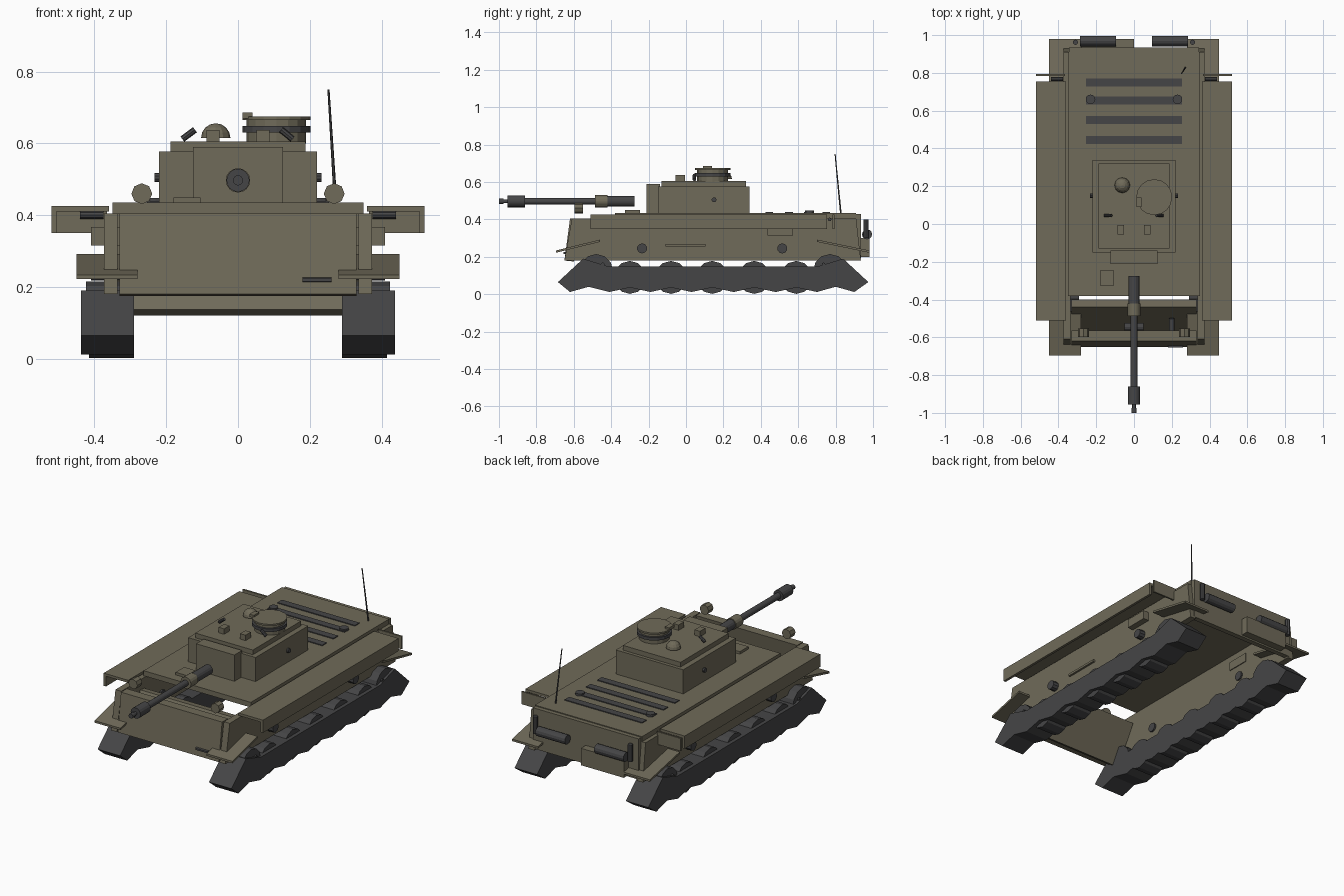
import bpy, bmesh, math
from mathutils import Vector, Matrix

if "Cube" in bpy.data.objects:
    bpy.data.objects.remove(bpy.data.objects["Cube"])


def material(name, rgb):
    m = bpy.data.materials.new(name)
    m.diffuse_color = (*rgb, 1)
    m.use_nodes = True
    m.node_tree.nodes["Principled BSDF"].inputs["Base Color"].default_value = m.diffuse_color
    return m


OLIVE = material("olive_paint", (0.16, 0.145, 0.10))
DARK = material("dark_steel", (0.06, 0.06, 0.062))


def finish(name, bm, mat):
    bmesh.ops.recalc_face_normals(bm, faces=bm.faces)
    me = bpy.data.meshes.new(name)
    bm.to_mesh(me)
    bm.free()
    me.materials.append(mat)
    ob = bpy.data.objects.new(name, me)
    bpy.context.collection.objects.link(ob)
    return ob


def box(name, x, y, z, mat=OLIVE):
    """Box from (min, max) ranges."""
    bm = bmesh.new()
    bmesh.ops.create_cube(bm, size=1)
    for v in bm.verts:
        v.co = [r[0] + (c + 0.5) * (r[1] - r[0]) for c, r in zip(v.co, (x, y, z))]
    return finish(name, bm, mat)


def prism(name, yz, x0, x1, mat=OLIVE):
    """Side profile extruded along x."""
    bm = bmesh.new()
    face = bm.faces.new([bm.verts.new((x0, y, z)) for y, z in yz])
    ext = bmesh.ops.extrude_face_region(bm, geom=[face])["geom"]
    bmesh.ops.translate(bm, vec=(x1 - x0, 0, 0),
                        verts=[v for v in ext if isinstance(v, bmesh.types.BMVert)])
    return finish(name, bm, mat)


def rod(name, a, b, r, mat=DARK, n=12, r2=None):
    """Cylinder or cone between two points."""
    a, b = Vector(a), Vector(b)
    d = b - a
    bm = bmesh.new()
    bmesh.ops.create_cone(bm, cap_ends=True, segments=n, radius1=r,
                          radius2=r if r2 is None else r2, depth=d.length,
                          matrix=Matrix.Translation((a + b) / 2)
                          @ d.to_track_quat('Z', 'Y').to_matrix().to_4x4())
    return finish(name, bm, mat)


def mirrored(lo, hi, s):
    return tuple(sorted((s * lo, s * hi)))


# Hull plates: open underneath, with a gap in front of the deck
box("deck", (-.35, .35), (-.38, .91), (.405, .435))
prism("front_plate", [(-.62, .405), (-.65, .18), (-.60, .175), (-.565, .405)], -.33, .33)
prism("nose_plate", [(-.44, .35), (-.565, .138), (-.53, .12), (-.40, .345)], -.33, .33)
box("rear_plate", (-.345, .345), (.905, .935), (.19, .43))
box("rear_box", (-.28, 0), (.93, .98), (.20, .30))
box("driver_hatch", (-.18, -.105), (-.325, -.245), (.43, .45))
rod("vision_port", (-.05, -.545, .30), (.05, -.545, .30), .02)
rod("hull_gun", (.20, -.50, .27), (.20, -.575, .26), .015)
prism("tow_hook", [(-.60, .21), (-.655, .215), (-.655, .225), (-.60, .235)], .18, .26, DARK)

# Track outline: raised ends, zigzag underside
wheels = [-.30, -.08, .14, .365, .59]
low = [(-.685, .065), (-.62, .012), (-.52, .04)]
for w in wheels:
    low += [(w - .11, .012), (w, .036)]
low += [(.70, .012), (.80, .04), (.90, .012), (.975, .065)]
track = low + [(.84, .19), (.70, .147), (-.41, .147), (-.55, .19)]

for s in (-1, 1):
    m = lambda lo, hi: mirrored(lo, hi, s)
    side = "right" if s > 0 else "left"
    prism(side + "_hull_side", [(-.61, .405), (-.65, .18), (.935, .18), (.91, .405)],
          s * .335, s * .373)
    prism(side + "_track", track, s * .29, s * .437, DARK)
    for w in wheels:
        rod(side + "_road_wheel", (s * .29, w, .09), (s * .415, w, .09), .088, DARK, 12)
    for w in (-.48, .77):
        rod(side + "_end_wheel", (s * .29, w, .125), (s * .423, w, .125), .09, DARK, 12)
        for k in (-.035, .035):
            rod(side + "_wheel_bolt", (s * .42, w + k, .16), (s * .432, w + k, .16), .01, DARK, 6)

    # Fender shelf, skirt and rear flap
    box(side + "_fender", m(.36, .52), (-.51, .755), (.41, .425))
    box(side + "_skirt", m(.505, .52), (-.51, .755), (.35, .41))
    box(side + "_rear_flap", m(.365, .52), (.783, .793), (.35, .425))
    rod(side + "_flap_hinge", (s * .375, .768, .40), (s * .44, .768, .40), .01, DARK, 8)

    # Tilted mudguards
    prism(side + "_front_mudguard", [(-.695, .222), (-.46, .28), (-.46, .292), (-.695, .234)],
          s * .28, s * .45)
    prism(side + "_rear_mudguard", [(.98, .222), (.70, .28), (.70, .292), (.98, .234)],
          s * .28, s * .45)

    # Side fittings
    for y in (-.235, .515):
        rod(side + "_side_cap", (s * .325, y, .245), (s * .41, y, .245), .027, DARK, 10)
    box(side + "_side_bar", m(.37, .385), (-.11, .105), (.255, .268))
    box(side + "_side_box", m(.33, .41), (.435, .572), (.315, .367))

    # Headlights, exhausts, deck caps
    rod(side + "_headlight", (s * .268, -.597, .46), (s * .268, -.552, .46), .029, OLIVE, 8)
    rod(side + "_muffler", (s * .095, .968, .32), (s * .287, .968, .32), .027)
    rod(side + "_exhaust_pipe", (s * .31, .962, .30), (s * .31, .962, .40), .014, DARK, 8)
    rod(side + "_deck_cap", (s * .23, .66, .43), (s * .23, .66, .448), .025)

    # Turret side pins and roof fittings
    rod(side + "_turret_pin", (s * .21, .15, .505), (s * .233, .15, .505), .013, DARK, 10)
    box(side + "_periscope", m(.052, .088), (-.055, -.005), (.603, .637))
    rod(side + "_smoke_tube", (s * .12 if s < 0 else .152, .045, .612 if s > 0 else .638),
        (s * .155 if s < 0 else .12, .045, .612 if s < 0 else .638), .009, DARK, 8)

# Engine deck grilles
for y in (.75, .653, .55, .445):
    box("grille", (-.253, .253), (y - .021, y + .021), (.43, .44), DARK)

# Turret
box("turret_body", (-.22, .22), (-.15, .34), (.43, .577))
box("turret_roof", (-.188, .188), (-.13, .32), (.575, .605))
box("mantlet", (-.125, .125), (-.212, -.14), (.435, .59))

# Commander cupola, stacked rings (bottom, top, radius, material)
for name, z0, z1, r, mat in (("cupola_base", .60, .63, .083, OLIVE),
                             ("cupola_slits", .63, .648, .095, DARK),
                             ("cupola_ring", .648, .665, .083, OLIVE),
                             ("cupola_lid", .665, .675, .095, OLIVE)):
    rod(name, (.107, .142, z0), (.107, .142, z1), r, mat, 16)
box("lid_handle", (.012, .04), (.09, .14), (.67, .686))

# Roof vent dome
bm = bmesh.new()
bmesh.ops.create_uvsphere(bm, u_segments=12, v_segments=8, radius=.041)
bmesh.ops.bisect_plane(bm, geom=bm.verts[:] + bm.edges[:] + bm.faces[:],
                       plane_co=(0, 0, 0), plane_no=(0, 0, -1), clear_outer=True)
bmesh.ops.translate(bm, vec=(-.062, .205, .615), verts=bm.verts)
bmesh.ops.holes_fill(bm, edges=bm.edges)
finish("vent_dome", bm, OLIVE)

# Gun, stepped along y (back, front, radius, material)
for name, y0, y1, r, mat in (("gun_breech", -.275, -.425, .029, DARK),
                             ("gun_sleeve", -.42, -.487, .034, OLIVE),
                             ("gun_barrel", -.48, -.865, .018, DARK),
                             ("muzzle_brake", -.86, -.955, .032, DARK),
                             ("muzzle_neck", -.95, -.98, .01, DARK),
                             ("muzzle_tip", -.975, -1.0, .014, DARK)):
    rod(name, (0, y0, .497), (0, y1, .497), r, mat, 16)

# Radio aerial
rod("aerial", (.272, .828, .43), (.252, .797, .75), .005, DARK, 6, .003)
